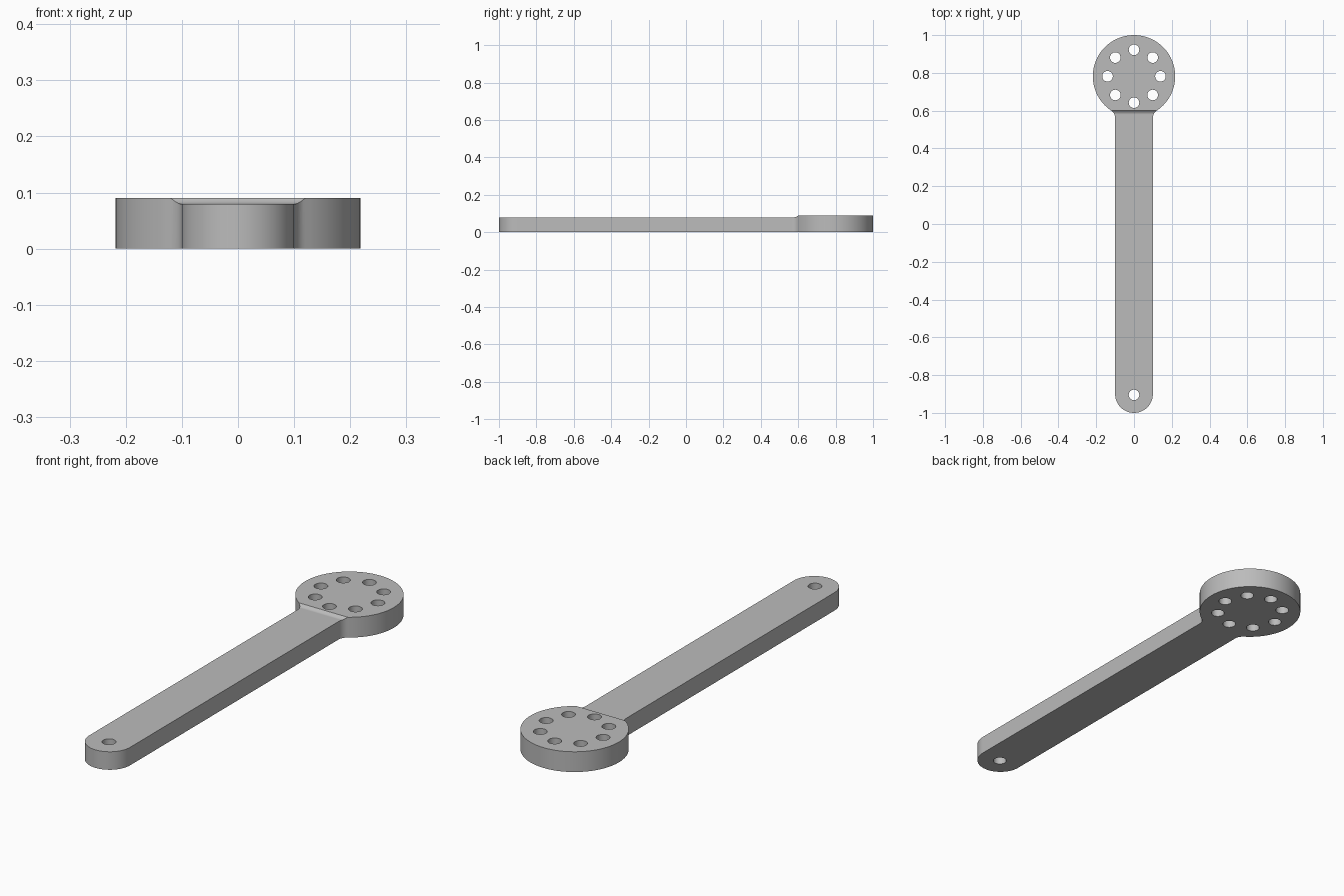
import bpy
import bmesh
from math import sin, cos, pi, atan2, sqrt, radians

cube = bpy.data.objects.get("Cube")
if cube:
    bpy.data.objects.remove(cube, do_unlink=True)

HEAD_Y, HEAD_R, HEAD_H = 0.782, 0.218, 0.09
ARM_R, ARM_H, TIP_Y = 0.1, 0.08, -0.9
FILLET, HOLE_R, RING_R = 0.045, 0.028, 0.14
STEP_Y, STEP_RUN = 0.6, 0.02

grey = bpy.data.materials.new("plain grey")
grey.use_nodes = True
grey.diffuse_color = (0.5, 0.5, 0.5, 1)
grey.node_tree.nodes["Principled BSDF"].inputs["Base Color"].default_value = (0.5, 0.5, 0.5, 1)


def arc(cx, cy, r, a0, a1, n):
    steps = [a0 + (a1 - a0) * i / n for i in range(n + 1)]
    return [(cx + r * cos(a), cy + r * sin(a)) for a in steps]


def prism(name, base, offset):
    """Extrude a closed loop of 3D points along an offset."""
    bm = bmesh.new()
    face = bm.faces.new([bm.verts.new(p) for p in base])
    top = bmesh.ops.extrude_face_region(bm, geom=[face])["geom"]
    moved = [v for v in top if isinstance(v, bmesh.types.BMVert)]
    bmesh.ops.translate(bm, vec=offset, verts=moved)
    bmesh.ops.recalc_face_normals(bm, faces=bm.faces)
    mesh = bpy.data.meshes.new(name)
    bm.to_mesh(mesh)
    bm.free()
    mesh.materials.append(grey)
    obj = bpy.data.objects.new(name, mesh)
    bpy.context.collection.objects.link(obj)
    return obj


def cut(target, cutter):
    cutter.hide_render = True
    mod = target.modifiers.new("cut", "BOOLEAN")
    mod.operation, mod.solver, mod.object = "DIFFERENCE", "EXACT", cutter
    bpy.ops.object.modifier_apply(modifier=mod.name)
    bpy.data.objects.remove(cutter, do_unlink=True)


# Right half of the outline: round tip, neck fillet, round head
fx = ARM_R + FILLET
dy = sqrt((HEAD_R + FILLET) ** 2 - fx ** 2)
join = atan2(dy, -fx)
half = arc(0, TIP_Y, ARM_R, -pi / 2, 0, 16)
half += arc(fx, HEAD_Y - dy, FILLET, pi, join, 8)
half += arc(0, HEAD_Y, HEAD_R, join - pi, pi / 2, 48)[1:]
outline = half + [(-x, y) for x, y in half[-2:0:-1]]
lever = prism("lever_arm", [(x, y, 0) for x, y in outline], (0, 0, HEAD_H))
bpy.context.view_layer.objects.active = lever
lever.select_set(True)

# Lower the arm with a curved step up to the head
n = 8
step = [(STEP_Y - STEP_RUN * (1 - i / n), ARM_H + (HEAD_H - ARM_H) * (i / n) ** 2)
        for i in range(n + 1)]
y1, z1 = step[-1]
step += [(y1 + STEP_RUN / n, z1 + 0.003), (y1, 0.2), (-1.2, 0.2), (-1.2, ARM_H)]
cut(lever, prism("step_cutter", [(-0.5, y, z) for y, z in step], (1, 0, 0)))

# Ring of eight head holes and the single tip hole
centres = arc(0, HEAD_Y, RING_R, 0, 2 * pi, 8)[:-1] + [(0, TIP_Y - 0.005)]
for cx, cy in centres:
    circle = arc(cx, cy, HOLE_R, 0, 2 * pi, 32)[:-1]
    cut(lever, prism("hole_cutter", [(x, y, -0.1) for x, y in circle], (0, 0, 0.4)))

bpy.ops.object.shade_smooth_by_angle(angle=radians(30))
